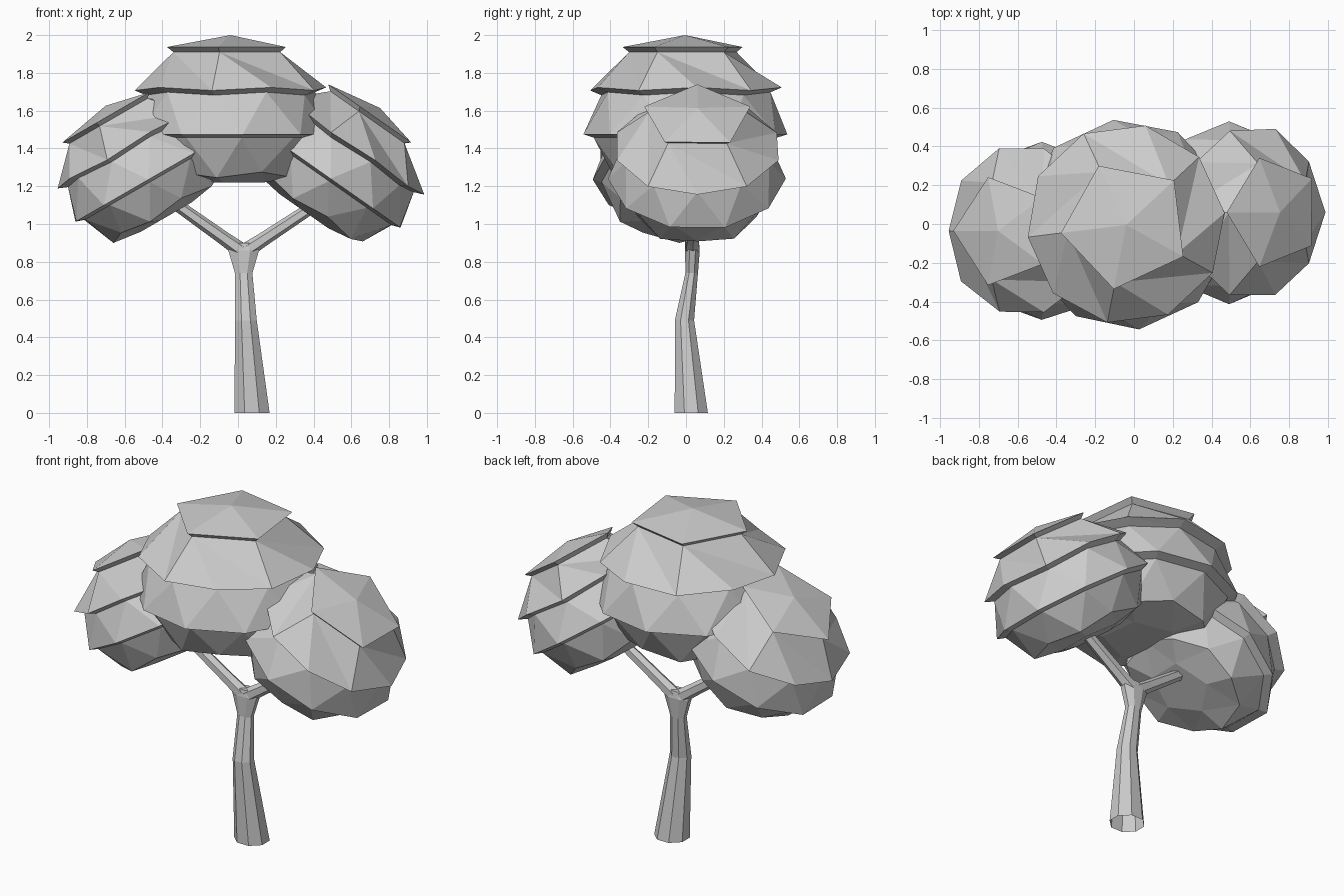
import bpy, bmesh, random
from math import radians, cos, sin, tau
from mathutils import Vector, Matrix

random.seed(4)
if "Cube" in bpy.data.objects:
    bpy.data.objects.remove(bpy.data.objects["Cube"])

grey = bpy.data.materials.new("plain grey")
grey.use_nodes = True
colour = (0.6, 0.6, 0.6, 1)
grey.diffuse_color = colour
grey.node_tree.nodes["Principled BSDF"].inputs["Base Color"].default_value = colour


def finish(bm, name):
    bmesh.ops.recalc_face_normals(bm, faces=bm.faces)
    mesh = bpy.data.meshes.new(name)
    bm.to_mesh(mesh)
    bm.free()
    mesh.materials.append(grey)
    obj = bpy.data.objects.new(name, mesh)
    bpy.context.collection.objects.link(obj)
    return obj


def zip_rings(bm, upper, lower):
    """Triangulate between two rings, each a (phase, verts) pair."""
    (pa, a), (pb, b) = upper, lower
    i = j = 0
    while i < len(a) or j < len(b):
        next_a = pa + 360 * (i + 1) / len(a)
        next_b = pb + 360 * (j + 1) / len(b)
        va, vb = a[i % len(a)], b[j % len(b)]
        if j == len(b) or (i < len(a) and next_a < next_b):
            i += 1
            bm.faces.new((va, vb, a[i % len(a)]))
        else:
            j += 1
            bm.faces.new((va, vb, b[j % len(b)]))


# Canopy tiers from the top: sides, phase, radius, height, zigzag
TIERS = [
    (5, 0, 0.34, 0.462, 0), (5, 0, 0.305, 0.435, 0),
    (10, 0, 0.515, 0.24, 0.008), (10, 0, 0.455, 0.215, 0.008),
    (10, 18, 0.54, 0.0, 0), (10, 18, 0.485, -0.018, 0),
    (10, 0, 0.385, -0.215, 0.015), (5, 0, 0.2, -0.255, 0),
]


def canopy(name, centre, tilt, size, phase):
    bm = bmesh.new()
    rings = []
    for k, (n, turn, radius, height, zigzag) in enumerate(TIERS):
        # The lip under a rim follows the same irregular outline
        if k not in (1, 3, 5):
            wobble = [random.uniform(0.985, 1.015) for _ in range(n)]
        verts = []
        for i in range(n):
            ang = radians(phase + turn) + tau * i / n
            r = radius * wobble[i]
            z = height + zigzag * (1 if i % 2 else -1)
            verts.append(bm.verts.new((r * cos(ang), r * sin(ang), z)))
        rings.append((turn, verts))
    for upper, lower in zip(rings, rings[1:]):
        zip_rings(bm, upper, lower)
    # Pointed top and flat underside
    apex = bm.verts.new((0, 0, 0.525))
    top = rings[0][1]
    for i in range(len(top)):
        bm.faces.new((apex, top[i], top[(i + 1) % len(top)]))
    bm.faces.new(rings[-1][1])
    place = Matrix.Translation(centre) @ Matrix.Rotation(radians(tilt), 4, 'Y')
    bm.transform(place @ Matrix.Scale(size, 4))
    return finish(bm, name)


canopy("middle_canopy", (-0.04, -0.005, 1.475), 0, 1, 43)
canopy("left_canopy", (0.49, 0.06, 1.24), 35, 0.87, 36)
canopy("right_canopy", (-0.475, -0.035, 1.235), -30, 0.86, 36)


def tube(name, sections, sides, axis=None, cap=False):
    """Loft rings given as (centre, half width, half depth)."""
    bm = bmesh.new()
    turn = Vector(axis).to_track_quat('Z', 'Y') if axis else Matrix.Identity(3)
    rings = []
    for centre, rx, ry in sections:
        rings.append([bm.verts.new(Vector(centre) + turn @ Vector(
            (rx * cos(tau * (i + 0.5) / sides), ry * sin(tau * (i + 0.5) / sides), 0)))
            for i in range(sides)])
    for a, b in zip(rings, rings[1:]):
        for i in range(sides):
            j = (i + 1) % sides
            bm.faces.new((a[i], a[j], b[j], b[i]))
    if cap:
        bm.faces.new(rings[-1])
    return finish(bm, name)


# Bent trunk, flaring at the foot and at the fork
tube("trunk", [
    ((0.074, 0.028, 0), 0.101, 0.095),
    ((0.042, -0.008, 0.49), 0.062, 0.055),
    ((0.03, 0.03, 0.74), 0.05, 0.036),
    ((0.03, 0.034, 0.86), 0.088, 0.042),
    ((0.033, 0.034, 0.9), 0.05, 0.034),
], 8, cap=True)

# Branches running up into the side canopies
for name, tip in (("left_branch", (0.53, 0.05, 1.18)),
                  ("right_branch", (-0.47, 0.0, 1.205))):
    start = Vector((0.03, 0.034, 0.85))
    end = Vector(tip)
    path = end - start
    tube(name, [(start + path * 0.03, 0.042, 0.042),
                (start + path * 0.2, 0.037, 0.037),
                (end, 0.029, 0.029)], 6, axis=path, cap=True)
